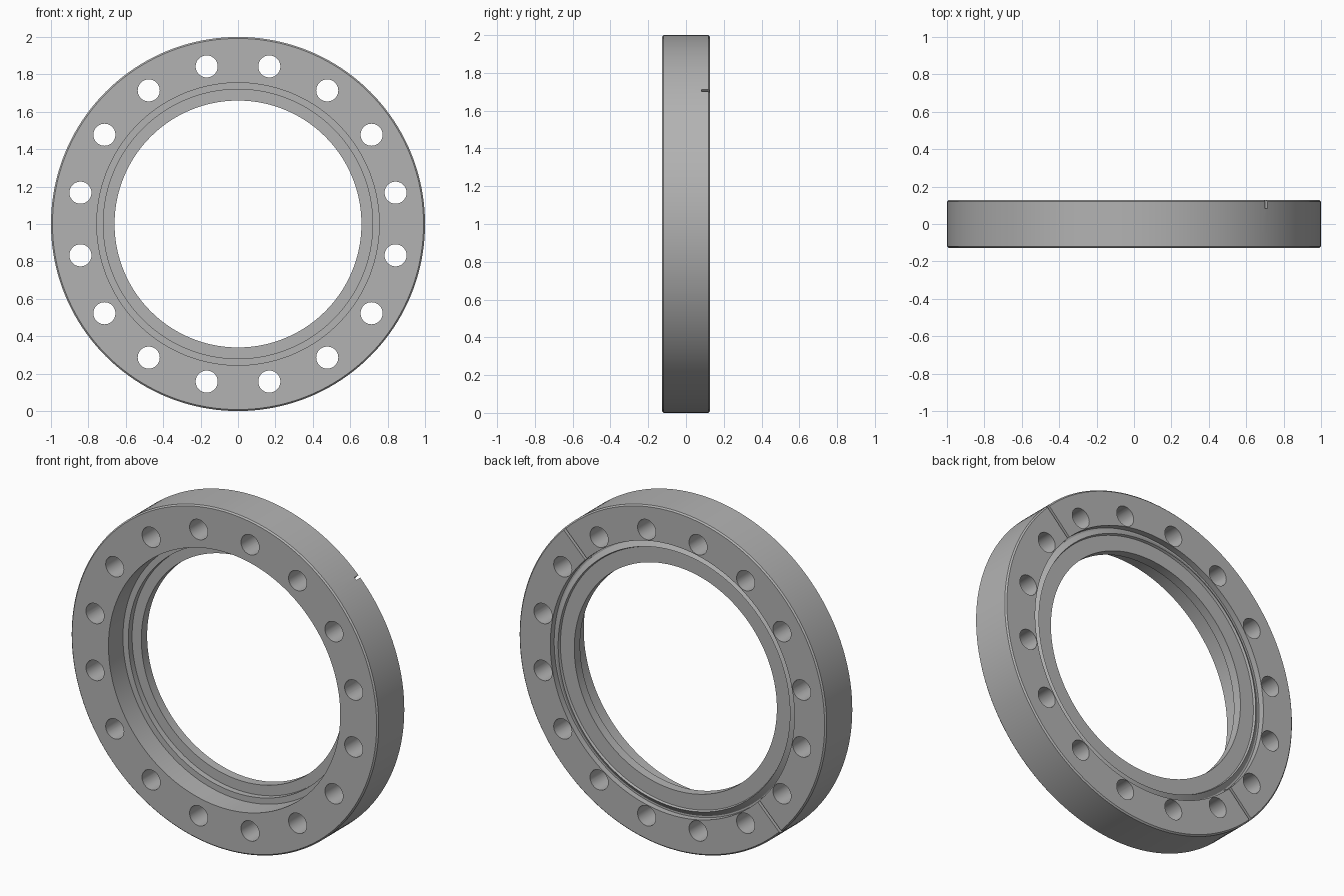
import bpy, bmesh
from math import radians, cos, sin, tau
from mathutils import Matrix, Vector

if "Cube" in bpy.data.objects:
    bpy.data.objects.remove(bpy.data.objects["Cube"])

HALF = 0.127             # half the flange thickness
CENTRE = Vector((0, 0, 1))
SEGMENTS = 160

steel = bpy.data.materials.new("steel grey")
steel.use_nodes = True
colour = (0.45, 0.45, 0.45, 1)
steel.diffuse_color = colour
steel.node_tree.nodes["Principled BSDF"].inputs["Base Color"].default_value = colour


def make_object(name, bm):
    bmesh.ops.recalc_face_normals(bm, faces=bm.faces)
    mesh = bpy.data.meshes.new(name)
    bm.to_mesh(mesh)
    bm.free()
    mesh.materials.append(steel)
    obj = bpy.data.objects.new(name, mesh)
    bpy.context.collection.objects.link(obj)
    return obj


# Flange section as (radius, y): stepped front bore, outer rim, sealing knife edge at the back
profile = [
    (0.66, -HALF + 0.17), (0.72, -HALF + 0.17),
    (0.72, -HALF + 0.135), (0.755, -HALF + 0.135),
    (0.755, -HALF), (0.992, -HALF), (1.0, -HALF + 0.008),
    (1.0, HALF - 0.008), (0.992, HALF), (0.795, HALF),
    (0.795, HALF - 0.036), (0.785, HALF - 0.036), (0.755, HALF - 0.016),
    (0.75, HALF - 0.03), (0.66, HALF - 0.03),
]
bm = bmesh.new()
rings = []
for i in range(SEGMENTS):
    a = tau * i / SEGMENTS
    rings.append([bm.verts.new(CENTRE + Vector((r * cos(a), y, r * sin(a)))) for r, y in profile])
for i, ring in enumerate(rings):
    following = rings[(i + 1) % SEGMENTS]
    for j in range(len(profile)):
        k = (j + 1) % len(profile)
        bm.faces.new((ring[j], ring[k], following[k], following[j]))
flange = make_object("flange", bm)

# Sixteen bolt holes
bm = bmesh.new()
for i in range(16):
    a = radians(11.25 + 22.5 * i)
    place = Matrix.Translation(CENTRE + 0.859 * Vector((cos(a), 0, sin(a))))
    bmesh.ops.create_cone(bm, cap_ends=True, segments=40, radius1=0.059, radius2=0.059,
                          depth=0.5, matrix=place @ Matrix.Rotation(radians(90), 4, "X"))
bolt_holes = make_object("bolt_hole_cutter", bm)

# Two opposite leak-check grooves across the back face
bm = bmesh.new()
for angle in (45, 225):
    place = (Matrix.Translation(CENTRE) @ Matrix.Rotation(radians(-angle), 4, "Y")
             @ Matrix.Translation((0.907, HALF, 0)) @ Matrix.Diagonal((0.236, 0.09, 0.017, 1)))
    bmesh.ops.create_cube(bm, size=1, matrix=place)
grooves = make_object("groove_cutter", bm)

for cutter in (bolt_holes, grooves):
    cutter.hide_render = True
    cutter.hide_set(True)
    cut = flange.modifiers.new(cutter.name, "BOOLEAN")
    cut.operation = "DIFFERENCE"
    cut.solver = "EXACT"
    cut.object = cutter

# Apply the cuts, then shade smooth with crisp edges
bpy.context.view_layer.objects.active = flange
flange.select_set(True)
for name in [m.name for m in flange.modifiers]:
    bpy.ops.object.modifier_apply(modifier=name)
for cutter in (bolt_holes, grooves):
    bpy.data.objects.remove(cutter)
bpy.ops.object.shade_smooth_by_angle(angle=radians(20))
